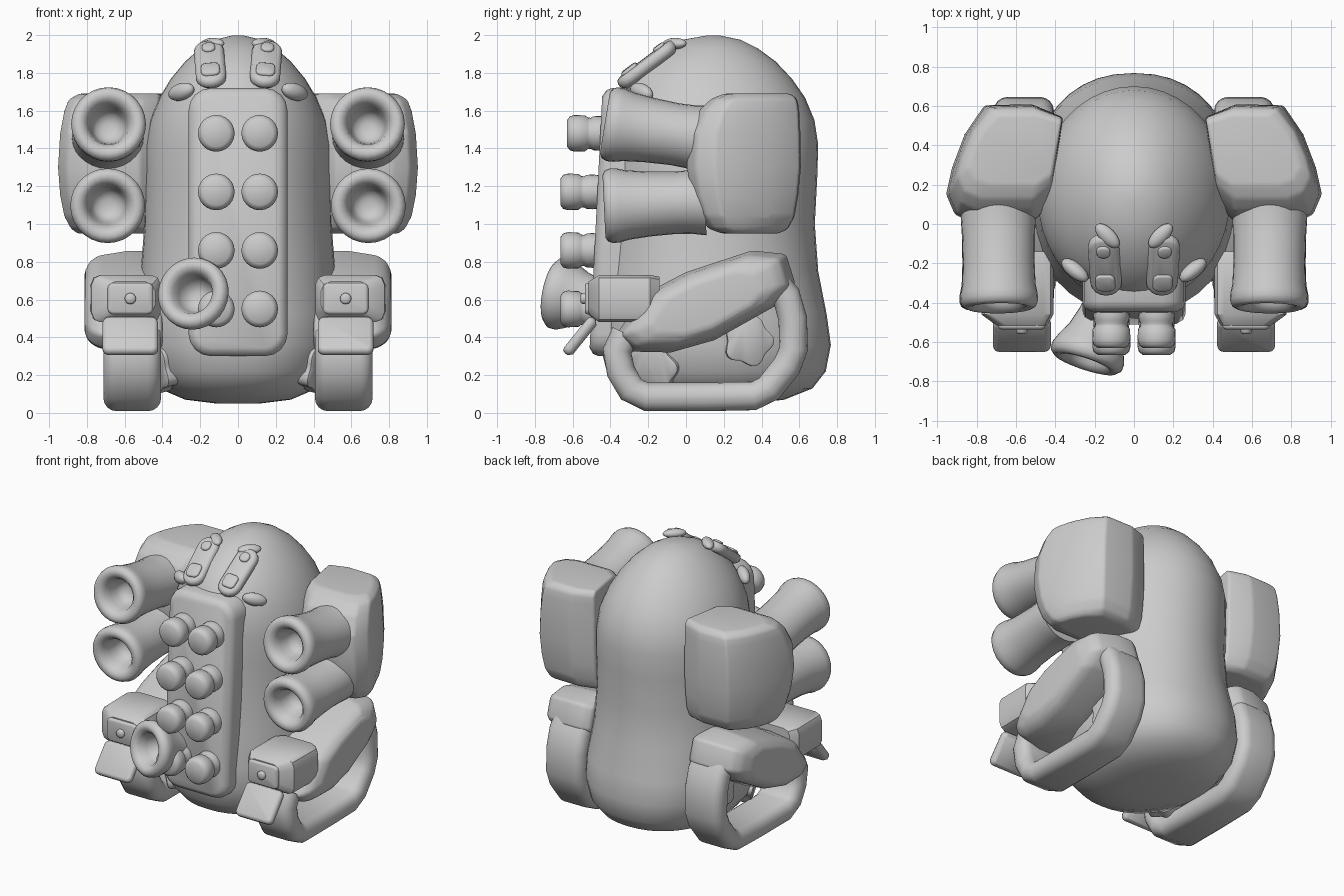
import bpy, bmesh, math
from mathutils import Vector, Matrix

if "Cube" in bpy.data.objects:
    bpy.data.objects.remove(bpy.data.objects["Cube"])

grey = bpy.data.materials.new("grey")
grey.diffuse_color = (0.6, 0.6, 0.6, 1)
grey.use_nodes = True
grey.node_tree.nodes["Principled BSDF"].inputs["Base Color"].default_value = grey.diffuse_color


def finish(name, bm, mirror=False, angle=45):
    bmesh.ops.recalc_face_normals(bm, faces=bm.faces)
    mesh = bpy.data.meshes.new(name)
    bm.to_mesh(mesh)
    bm.free()
    mesh.materials.append(grey)
    mesh.shade_smooth()
    mesh.set_sharp_from_angle(angle=math.radians(angle))
    ob = bpy.data.objects.new(name, mesh)
    bpy.context.collection.objects.link(ob)
    if mirror:
        ob.modifiers.new("mirror", 'MIRROR').use_mirror_merge = False
    return ob


def loft(name, rings, mirror=False, bevel=0, matrix=None, angle=45):
    """Skin a stack of equal-length point rings and cap both ends."""
    bm = bmesh.new()
    vs = [[bm.verts.new(p) for p in ring] for ring in rings]
    n = len(rings[0])
    for a, b in zip(vs, vs[1:]):
        for i in range(n):
            bm.faces.new((a[i], a[(i + 1) % n], b[(i + 1) % n], b[i]))
    bm.faces.new(vs[0])
    bm.faces.new(vs[-1])
    bmesh.ops.recalc_face_normals(bm, faces=bm.faces)
    if bevel:
        sharp = [e for e in bm.edges if e.calc_face_angle(0) > 0.3]
        bmesh.ops.bevel(bm, geom=sharp, offset=bevel, segments=3, profile=0.5,
                        affect='EDGES', clamp_overlap=True)
    if matrix:
        bm.transform(matrix)
    return finish(name, bm, mirror, angle)


def lathe(name, start, end, profile, mirror=False, n=28, widen=()):
    """Turned part: profile is (radius, distance from start); widen stretches rings in x."""
    start, end = Vector(start), Vector(end)
    m = Matrix.Translation(start) @ (end - start).to_track_quat('Z', 'Y').to_matrix().to_4x4()
    rings = []
    for i, (r, h) in enumerate(profile):
        w = widen[i] if i < len(widen) else 1
        rings.append([(w * r * math.cos(t * math.tau / n), r * math.sin(t * math.tau / n), h)
                      for t in range(n)])
    return loft(name, rings, mirror, matrix=m, angle=75)


def rrect(hw, hh, r, cx=0, cy=0, k=5):
    """Rounded rectangle outline."""
    pts = []
    for q, (sx, sy) in enumerate(((1, 1), (-1, 1), (-1, -1), (1, -1))):
        for i in range(k):
            a = (q + i / (k - 1)) * math.pi / 2
            pts.append((cx + sx * (hw - r) + r * math.cos(a), cy + sy * (hh - r) + r * math.sin(a)))
    return pts


def pad(name, matrix, hw, hh, r, thick, mirror=True, cx=0, cy=0):
    """Rounded plate with soft front and back edges, thickness along local z."""
    s = min(thick * 0.35, r * 0.7)
    rings = [[(x, y, z) for x, y in rrect(hw - d, hh - d, r - d, cx, cy)]
             for z, d in ((-thick / 2, s), (-thick / 2 + s, 0), (thick / 2 - s, 0),
                          (thick / 2 - s * 0.3, s * 0.3), (thick / 2, s))]
    return loft(name, rings, mirror, matrix=matrix, angle=60)


def blob(name, loc, radii, rot):
    bm = bmesh.new()
    bmesh.ops.create_uvsphere(bm, u_segments=16, v_segments=10, radius=1)
    bm.transform(Matrix.Translation(loc) @ rot @ Matrix.Diagonal((*radii, 1)))
    finish(name, bm, True, 80)


def scaled(pts, s):
    cx = sum(p[0] for p in pts) / len(pts)
    cy = sum(p[1] for p in pts) / len(pts)
    return [(cx + (x - cx) * s, cy + (y - cy) * s) for x, y in pts]


def spow(v, e):
    return math.copysign(abs(v) ** e, v)


# Body: height, half width, front y, back y; slightly squarer below the waist
BODY = [(0.05, 0.12, -0.04, 0.35), (0.07, 0.28, -0.20, 0.52), (0.13, 0.42, -0.345, 0.67),
        (0.22, 0.49, -0.42, 0.74), (0.36, 0.525, -0.455, 0.767), (0.52, 0.525, -0.455, 0.745),
        (0.75, 0.515, -0.44, 0.70), (1.0, 0.495, -0.42, 0.682), (1.25, 0.492, -0.41, 0.695),
        (1.42, 0.49, -0.41, 0.70), (1.55, 0.465, -0.40, 0.68), (1.67, 0.415, -0.37, 0.63),
        (1.77, 0.355, -0.315, 0.56), (1.86, 0.28, -0.225, 0.475), (1.93, 0.20, -0.125, 0.38),
        (1.975, 0.125, -0.02, 0.29), (1.998, 0.03, 0.11, 0.18)]
rings = []
for z, w, f, b in BODY:
    e = 0.89 if z < 0.6 else 1
    rings.append([(w * spow(math.cos(a), e), (f + b) / 2 + (b - f) / 2 * spow(math.sin(a), e), z)
                  for a in (i * math.tau / 40 for i in range(40))])
loft("body", rings, angle=80)

# Chest panel, leaning slightly forward toward the bottom
rings = []
for y, d in ((0.2, 0), (0.05, 0), (0.02, 0.012), (0, 0.045)):
    rings.append([(x, -0.45 - (1.55 - z) * 0.05 + y, z)
                  for x, z in rrect(0.262 - d, 0.71 - d, 0.12 - d, 0, 1.01)])
loft("chest_panel", rings)

# Chest buttons in two columns
for i, z in enumerate((1.48, 1.17, 0.86, 0.55)):
    tip = -0.63 if i == 0 else -0.665
    lathe("chest_button", (0.115, tip + 0.24, z), (0.115, tip, z),
          [(0.085, 0), (0.092, 0.07), (0.09, 0.10), (0.082, 0.115), (0.084, 0.13),
           (0.095, 0.145), (0.097, 0.20), (0.09, 0.225), (0.07, 0.24)], True, 24)

# Flared belly nozzle, off centre
lathe("belly_nozzle", (-0.145, -0.39, 0.575), (-0.25, -0.71, 0.64),
      [(0.10, 0), (0.115, 0.08), (0.14, 0.17), (0.175, 0.24), (0.192, 0.285), (0.19, 0.32),
       (0.165, 0.343), (0.135, 0.34), (0.11, 0.315), (0.095, 0.26), (0.075, 0.20), (0.03, 0.18)])

# Shoulder cannons, wider than tall where they meet the housings
CANNON = [(0.18, 0), (0.168, 0.08), (0.165, 0.16), (0.172, 0.3), (0.184, 0.41), (0.196, 0.46),
          (0.198, 0.495), (0.188, 0.522), (0.165, 0.535), (0.135, 0.527), (0.112, 0.50),
          (0.10, 0.455), (0.088, 0.40), (0.068, 0.36), (0.03, 0.345)]
WIDEN = (1.05, 1.13, 1.12, 1.06, 1.01)
lathe("upper_cannon", (0.69, 0.10, 1.45), (0.685, -0.43, 1.535), CANNON, True, widen=WIDEN)
lathe("lower_cannon", (0.69, 0.10, 1.12), (0.69, -0.43, 1.095), CANNON, True, widen=WIDEN)

# Shoulder housings: footprint with x in place and y running 0 to 1
FOOT = [(0.36, 0.88), (0.52, 0.99), (0.76, 0.98), (0.86, 0.74), (0.925, 0.46), (0.955, 0.24),
        (0.91, 0.07), (0.82, 0.0), (0.52, 0.0), (0.42, 0.15)]
# height, front y, back y, width factor
HOUSING = [(0.95, 0.19, 0.50, 0.82), (0.975, 0.12, 0.545, 0.88), (1.04, 0.07, 0.58, 0.94),
           (1.15, 0.03, 0.60, 0.98), (1.30, 0.005, 0.615, 1.0), (1.48, 0.012, 0.612, 0.98),
           (1.60, 0.07, 0.605, 0.94), (1.66, 0.13, 0.595, 0.90), (1.69, 0.20, 0.56, 0.80)]
loft("shoulder_housing", [[(0.40 + (x - 0.40) * s, f + (b - f) * v, z) for x, v in FOOT]
                          for z, f, b, s in HOUSING], True, 0.025, angle=75)

# Slanted forearms
ARM = [(-0.38, 0.40), (-0.22, 0.63), (0.0, 0.745), (0.35, 0.86), (0.53, 0.84), (0.58, 0.68),
       (0.48, 0.57), (0.15, 0.385), (-0.08, 0.32), (-0.30, 0.325)]
loft("forearm", [[(x, y, z) for y, z in scaled(ARM, s)] for x, s in
     ((0.40, 0.92), (0.46, 1.0), (0.58, 1.0), (0.74, 0.91), (0.785, 0.80), (0.812, 0.62))],
     True, 0.02, angle=75)

# Loop handles beneath the forearms
PATH = [(-0.32, 0.42), (-0.365, 0.33), (-0.345, 0.22), (-0.29, 0.125), (-0.21, 0.085),
        (0.1, 0.085), (0.36, 0.09), (0.44, 0.13), (0.535, 0.25), (0.57, 0.34),
        (0.565, 0.50), (0.53, 0.62), (0.46, 0.70)]
rings = []
for i, p in enumerate(PATH):
    a, b = Vector(PATH[max(i - 1, 0)]), Vector(PATH[min(i + 1, len(PATH) - 1)])
    t = (b - a).normalized()
    rings.append([(0.56 + u, p[0] - t.y * v, p[1] + t.x * v) for u, v in rrect(0.153, 0.076, 0.07)])
loft("loop_handle", rings, True, angle=70)

# Hand boxes: y, left, right, bottom, top
rings = []
for y, x0, x1, z0, z1 in ((-0.14, 0.44, 0.74, 0.52, 0.72), (-0.19, 0.41, 0.78, 0.48, 0.73),
                          (-0.46, 0.41, 0.775, 0.48, 0.73), (-0.515, 0.44, 0.70, 0.52, 0.695)):
    rings.append([(x, y, z) for x, z in
                  rrect((x1 - x0) / 2, (z1 - z0) / 2, 0.05, (x0 + x1) / 2, (z0 + z1) / 2, 3)])
loft("hand_box", rings, True, angle=35)
FRONT = Matrix.Rotation(math.pi / 2, 4, 'X')
pad("hand_plate", Matrix.Translation((0.57, -0.515, 0.605)) @ FRONT, 0.12, 0.083, 0.03, 0.04)
lathe("hand_button", (0.57, -0.52, 0.605), (0.57, -0.56, 0.605),
      [(0.03, 0), (0.03, 0.03), (0.02, 0.038)], True, 14)

# Flap below each hand
pad("hand_flap", Matrix.Translation((0.57, -0.56, 0.405)) @ Matrix.Rotation(math.radians(51), 4, 'X'),
    0.147, 0.12, 0.035, 0.06)

# Eyes with pupils and highlights, lying on the dome
eye = (Matrix.Translation((0.148, -0.205, 1.842)) @ Matrix.Rotation(math.radians(5), 4, 'Y')
       @ Matrix.Rotation(math.radians(37), 4, 'X'))
pad("eye", eye, 0.08, 0.185, 0.075, 0.07)
up = eye @ Matrix.Translation((0, 0, 0.035))
pad("pupil", up, 0.05, 0.05, 0.03, 0.03, cy=-0.09)
pad("eye_highlight", up, 0.035, 0.035, 0.03, 0.03, cy=0.105)

# Brows and cheeks
blob("brow", (0.135, -0.06, 1.955), (0.08, 0.04, 0.03),
     Matrix.Rotation(math.radians(45), 4, 'Z') @ Matrix.Rotation(math.radians(10), 4, 'X'))
blob("cheek", (0.30, -0.235, 1.70), (0.085, 0.04, 0.045),
     Matrix.Rotation(math.radians(18), 4, 'Y') @ Matrix.Rotation(math.radians(38), 4, 'Z'))

# Lobed spots on the lower sides
for loc, nrm, r in (((0.425, -0.17, 0.24), (0.86, -0.42, -0.22), 0.13),
                    ((0.505, 0.33, 0.38), (0.95, 0.2, -0.03), 0.125)):
    m = Matrix.Translation(loc) @ Vector(nrm).to_track_quat('Z', 'Y').to_matrix().to_4x4()
    outline = [(r * (1 + 0.1 * math.cos(5 * a)), a) for a in (i * math.tau / 40 for i in range(40))]
    loft("body_spot", [[(s * q * math.cos(a), s * q * math.sin(a), z) for q, a in outline]
                       for z, s in ((-0.05, 1), (0.012, 1), (0.02, 0.9))], True, matrix=m)
